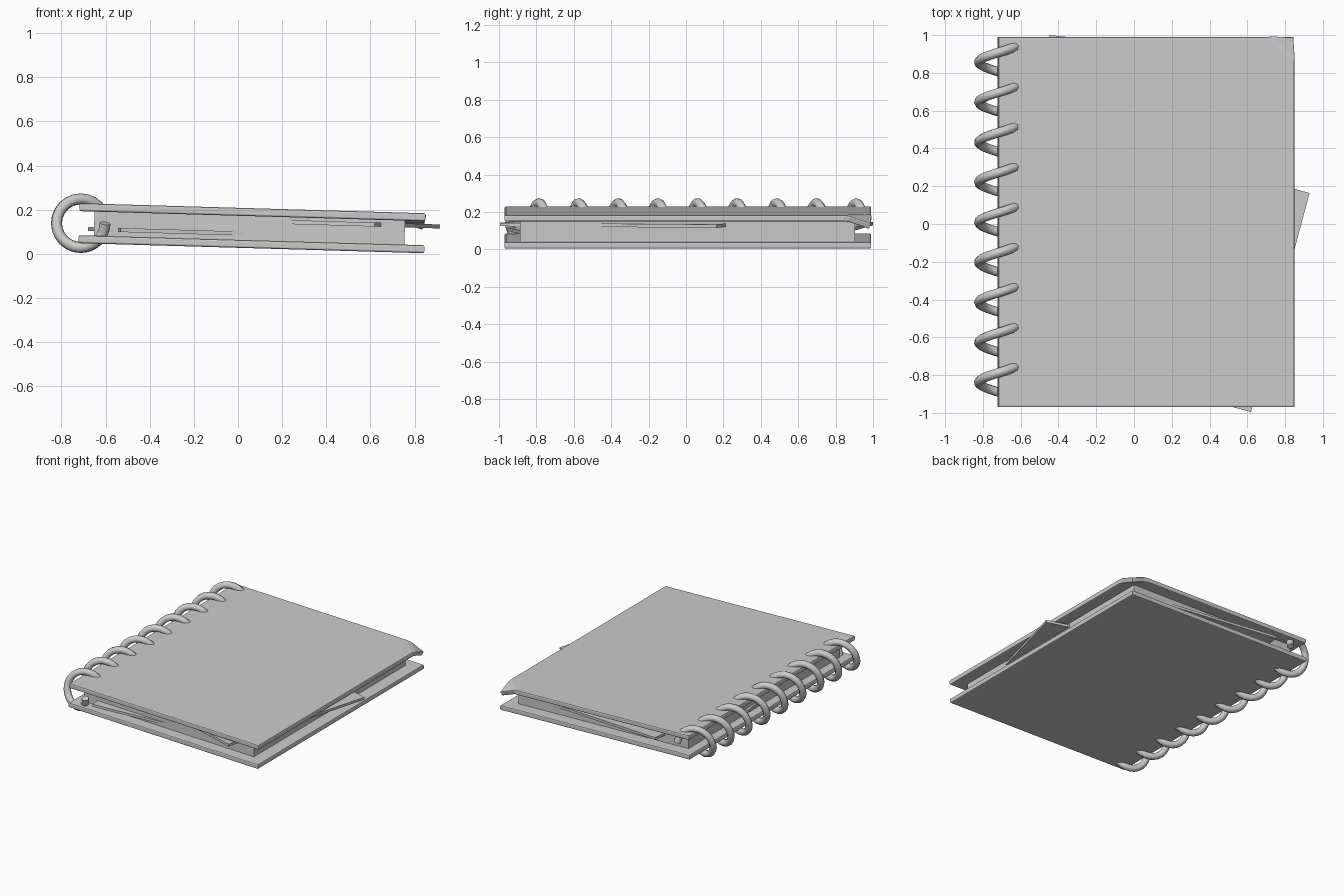
import bpy, bmesh, math
from mathutils import Vector, Matrix

if "Cube" in bpy.data.objects:
    bpy.data.objects.remove(bpy.data.objects["Cube"])

# The book leans slightly: left (spine) side is higher
PIVOT = Vector((0.06, 0, 0))
LEAN = math.radians(1.66)
TILT = Matrix.Translation(PIVOT) @ Matrix.Rotation(LEAN, 4, 'Y') @ Matrix.Translation(-PIVOT)


def finish(bm, name, matrix=TILT):
    bmesh.ops.transform(bm, matrix=matrix, verts=bm.verts)
    bmesh.ops.recalc_face_normals(bm, faces=bm.faces)
    me = bpy.data.meshes.new(name)
    bm.to_mesh(me)
    bm.free()
    ob = bpy.data.objects.new(name, me)
    bpy.context.collection.objects.link(ob)
    return ob


def box(x0, x1, y0, y1, z0, z1):
    bm = bmesh.new()
    bmesh.ops.create_cube(bm, size=1)
    for v in bm.verts:
        v.co = Vector((x0 if v.co.x < 0 else x1,
                       y0 if v.co.y < 0 else y1,
                       z0 if v.co.z < 0 else z1))
    return bm


def cover(name, z, folded=False):
    bm = box(-0.724, 0.843, -0.97, 0.99, z - 0.018, z + 0.018)
    flat = [e for e in bm.edges if abs(e.verts[0].co.z - e.verts[1].co.z) < 1e-4]
    bmesh.ops.bevel(bm, geom=flat, offset=0.008, segments=2, profile=0.5, affect='EDGES')
    if folded:
        # bend the back right corner down along a diagonal crease
        n = Vector((1, 1, 0)).normalized()
        crease = Vector((0.843, 0.845, z))
        for shift in (0.0, 0.02):
            bmesh.ops.bisect_plane(bm, geom=bm.verts[:] + bm.edges[:] + bm.faces[:],
                                   plane_co=crease + n * shift, plane_no=n)
        axis = Vector((-n.y, n.x, 0))
        for shift, deg in ((0.019, 14), (0.001, 14)):
            p = crease + n * shift
            vs = [v for v in bm.verts if (v.co - crease).dot(n) > shift]
            bmesh.ops.rotate(bm, cent=p, verts=vs,
                             matrix=Matrix.Rotation(math.radians(deg), 3, axis))
    ob = finish(bm, name)
    return ob


def loose_sheet(name, corner, deg, w, d, z):
    """Thin sheet pinned at one corner, spun about it, poking out of the pages."""
    bm = box(min(0, w), max(0, w), min(0, d), max(0, d), -0.009, 0.009)
    place = Matrix.Translation((corner[0], corner[1], z)) @ Matrix.Rotation(math.radians(deg), 4, 'Z')
    return finish(bm, name, TILT @ place)


# Covers and page block
cover("front_cover", 0.189, folded=True)
cover("back_cover", 0.044)
finish(box(-0.655, 0.752, -0.888, 0.903, 0.060, 0.173), "page_block")

# Loose sheets sticking out at the front and back edges
loose_sheet("loose_sheet_front_right", (0.615, -0.995), -15, -0.8, 1.2, 0.149)
loose_sheet("loose_sheet_front_left", (-0.535, -0.957), 7, 0.9, 1.2, 0.091)
loose_sheet("loose_sheet_back", (-0.45, 1.0), -6, 1.0, -1.2, 0.122)

# Spiral binding: one continuous coil through covers and pages
CX, CZ, R, PITCH = -0.712, 0.139, 0.110, 0.212
TURNS, PER = 9, 24
curve = bpy.data.curves.new("spiral_binding", 'CURVE')
curve.dimensions = '3D'
curve.bevel_depth = 0.025
curve.bevel_resolution = 2
curve.use_fill_caps = True
sp = curve.splines.new('POLY')
count = TURNS * PER
sp.points.add(count)
for i in range(count + 1):
    a = 2 * math.pi * i / PER
    sp.points[i].co = (CX + R * math.cos(a), 0.963 - PITCH * i / PER, CZ + R * math.sin(a), 1)
coil = bpy.data.objects.new("spiral_binding", curve)
bpy.context.collection.objects.link(coil)
bpy.context.view_layer.objects.active = coil
coil.select_set(True)
bpy.ops.object.convert(target='MESH')
bpy.ops.object.shade_smooth_by_angle(angle=math.radians(50))
